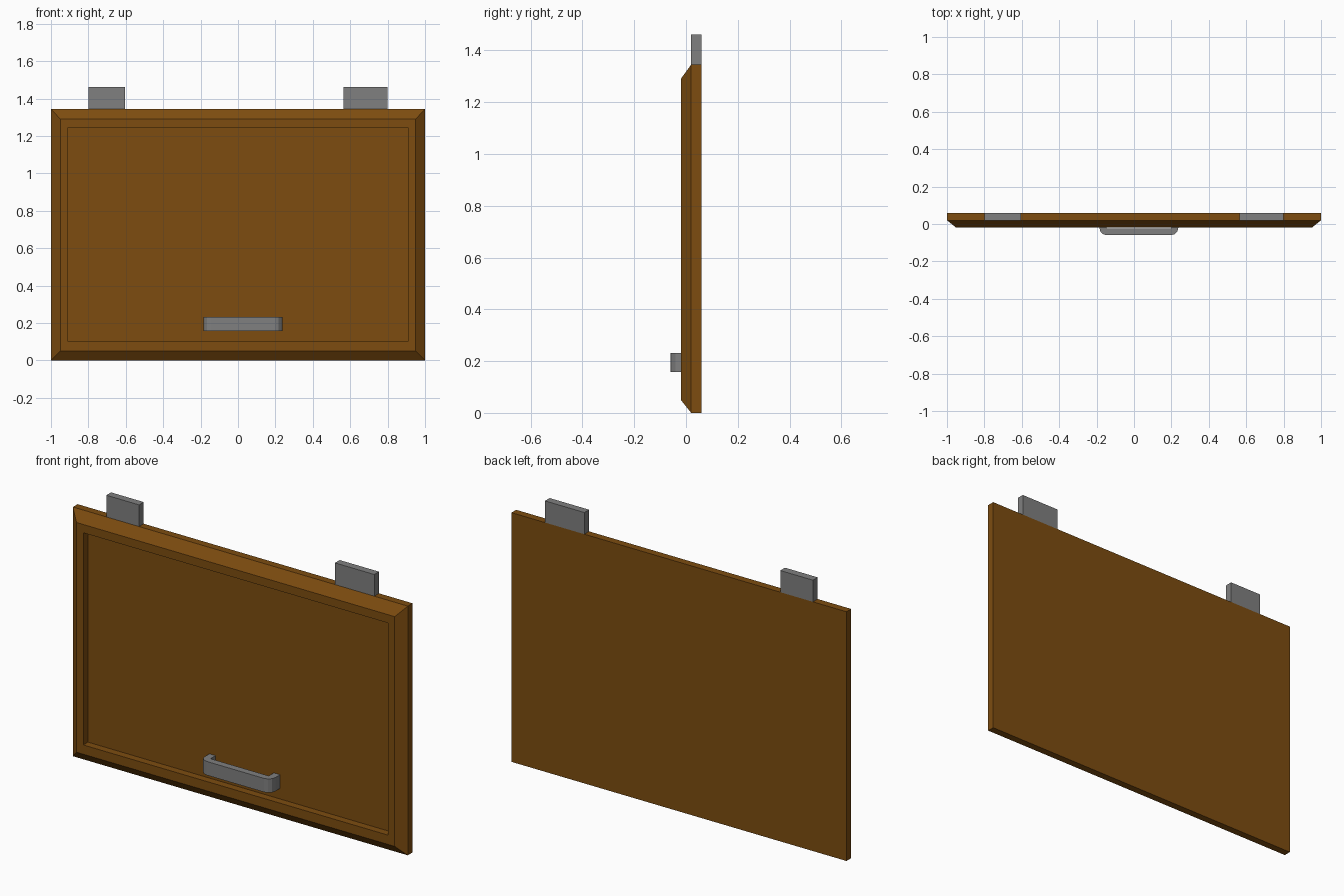
import bpy, bmesh, math

if "Cube" in bpy.data.objects:
    bpy.data.objects.remove(bpy.data.objects["Cube"])


def material(name, color):
    m = bpy.data.materials.new(name)
    m.diffuse_color = (*color, 1)
    m.use_nodes = True
    m.node_tree.nodes["Principled BSDF"].inputs["Base Color"].default_value = m.diffuse_color
    return m


WOOD = material("brown wood", (0.205, 0.073, 0.005))
METAL = material("grey metal", (0.214, 0.214, 0.214))


def loft(name, rings, mat):
    """Join equal-length rings of points with quads and cap both ends."""
    bm = bmesh.new()
    loops = [[bm.verts.new(p) for p in ring] for ring in rings]
    n = len(rings[0])
    for a, b in zip(loops, loops[1:]):
        for i in range(n):
            j = (i + 1) % n
            bm.faces.new((a[i], a[j], b[j], b[i]))
    bm.faces.new(loops[0][::-1])
    bm.faces.new(loops[-1])
    bmesh.ops.recalc_face_normals(bm, faces=bm.faces[:])
    me = bpy.data.meshes.new(name)
    bm.to_mesh(me)
    bm.free()
    me.materials.append(mat)
    ob = bpy.data.objects.new(name, me)
    bpy.context.collection.objects.link(ob)
    return ob


def rect(x0, x1, z0, z1, y):
    return [(x0, y, z0), (x1, y, z0), (x1, y, z1), (x0, y, z1)]


# door panel: flat back, bevelled rim, recessed front
loft("door_panel", [
    rect(-1, 1, 0, 1.345, 0.06),
    rect(-1, 1, 0, 1.345, 0.02),
    rect(-0.95, 0.95, 0.05, 1.29, -0.02),
    rect(-0.91, 0.91, 0.10, 1.245, -0.02),
    rect(-0.91, 0.91, 0.10, 1.245, 0.02),
], WOOD)

# hinge plates on the top edge
for name, x0, x1 in (("left_hinge", -0.80, -0.605), ("right_hinge", 0.565, 0.80)):
    loft(name, [rect(x0, x1, 1.345, 1.462, 0.06),
                rect(x0, x1, 1.345, 1.462, 0.02)], METAL)

# pull handle: U profile with rounded outer corners, extruded upward
XL, XR, YF, YB, R, T = -0.185, 0.237, -0.06, 0.02, 0.04, 0.037
profile = [(XL, YB)]
for cx, start in ((XL + R, math.pi), (XR - R, 1.5 * math.pi)):
    for i in range(4):
        a = start + i * math.pi / 6
        profile.append((cx + R * math.cos(a), YF + R + R * math.sin(a)))
profile += [(XR, YB), (XR - T, YB), (XR - T, YF + T), (XL + T, YF + T), (XL + T, YB)]
loft("handle", [[(x, y, z) for x, y in profile] for z in (0.157, 0.231)], METAL)
